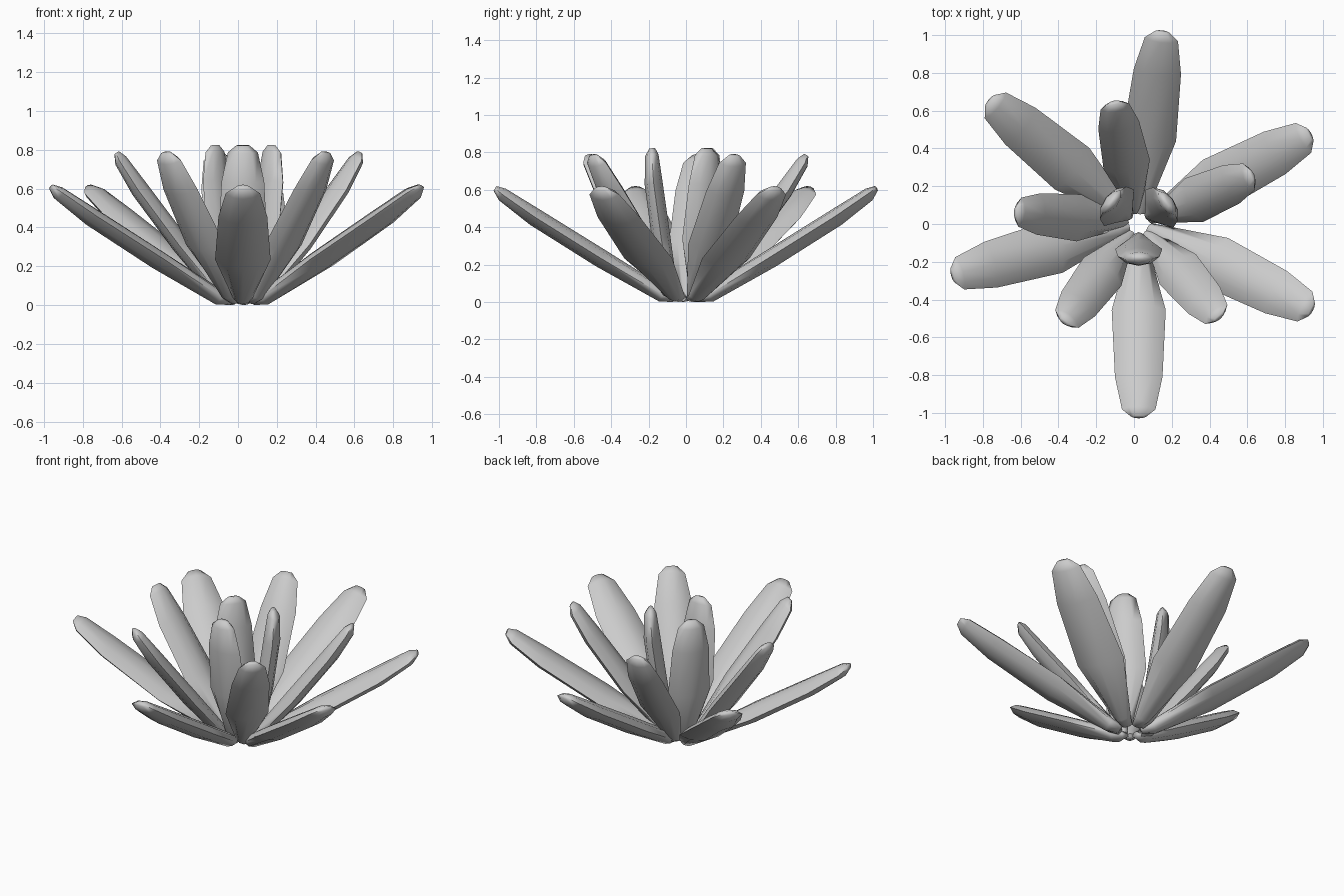
import bpy, bmesh, math
from mathutils import Vector

if "Cube" in bpy.data.objects:
    bpy.data.objects.remove(bpy.data.objects["Cube"])

CENTRE = Vector((0.025, 0.002, 0.0))

# Petal stations: fraction of length, half width, inner face height, underside depth
STATIONS = [
    (0.00, 0.22, 0.010, 0.030),
    (0.06, 0.36, 0.014, 0.066),
    (0.40, 1.00, 0.018, 0.082),
    (0.77, 0.88, 0.020, 0.077),
    (0.955, 0.62, 0.020, 0.052),
    (1.00, 0.27, 0.006, 0.024),
]
# Cross-section: rounded lens, edges midway between the two faces
SECTION = [(1, 0), (0.6, 0.72), (0, 1), (-0.6, 0.72), (-1, 0),
           (-0.6, -0.72), (0, -1), (0.6, -0.72)]


def petal(name, angle, elevation, length, half_width, thick, base_r, base_z):
    a, e = math.radians(angle), math.radians(elevation)
    out = Vector((math.cos(a), math.sin(a), 0))
    side = Vector((-math.sin(a), math.cos(a), 0))
    up = Vector((0, 0, 1))
    along = out * math.cos(e) + up * math.sin(e)
    normal = up * math.cos(e) - out * math.sin(e)
    base = CENTRE + out * base_r + up * base_z
    bm = bmesh.new()
    rings = []
    for t, w, top, bottom in STATIONS:
        ring = []
        mid, half = (top - bottom) / 2, (top + bottom) / 2
        for u, v in SECTION:
            h = (mid + v * half) * thick
            p = base + along * (t * length) + side * (u * w * half_width) + normal * h
            p.z = max(p.z, 0)
            ring.append(bm.verts.new(p))
        rings.append(ring)
    n = len(SECTION)
    for r0, r1 in zip(rings, rings[1:]):
        for i in range(n):
            j = (i + 1) % n
            bm.faces.new((r0[i], r0[j], r1[j], r1[i]))
    bm.faces.new(rings[0][::-1])
    bm.faces.new(rings[-1])
    bmesh.ops.recalc_face_normals(bm, faces=bm.faces)
    mesh = bpy.data.meshes.new(name)
    bm.to_mesh(mesh)
    bm.free()
    obj = bpy.data.objects.new(name, mesh)
    bpy.context.collection.objects.link(obj)
    bpy.ops.object.select_all(action='DESELECT')
    bpy.context.view_layer.objects.active = obj
    obj.select_set(True)
    bpy.ops.object.shade_smooth_by_angle(angle=math.radians(80))


# Three whorls: angles, elevation, length, half width, thickness, base radius, base height
WHORLS = {
    "outer_petal": ([-90, -26.5, 27.5, 83, 140.5, 195.5], 31.5, 1.13, 0.143, 1.0, 0.055, 0.025),
    "middle_petal": ([-49.5, 23, 101.5, 174.5, 233], 52.6, 0.965, 0.125, 0.97, 0.06, 0.022),
    "inner_petal": ([-90, 36, 141], 81.5, 0.808, 0.125, 1.0, 0.055, 0.025),
}
for name, (angles, *params) in WHORLS.items():
    for i, angle in enumerate(angles, 1):
        petal(f"{name}_{i}", angle, *params)
